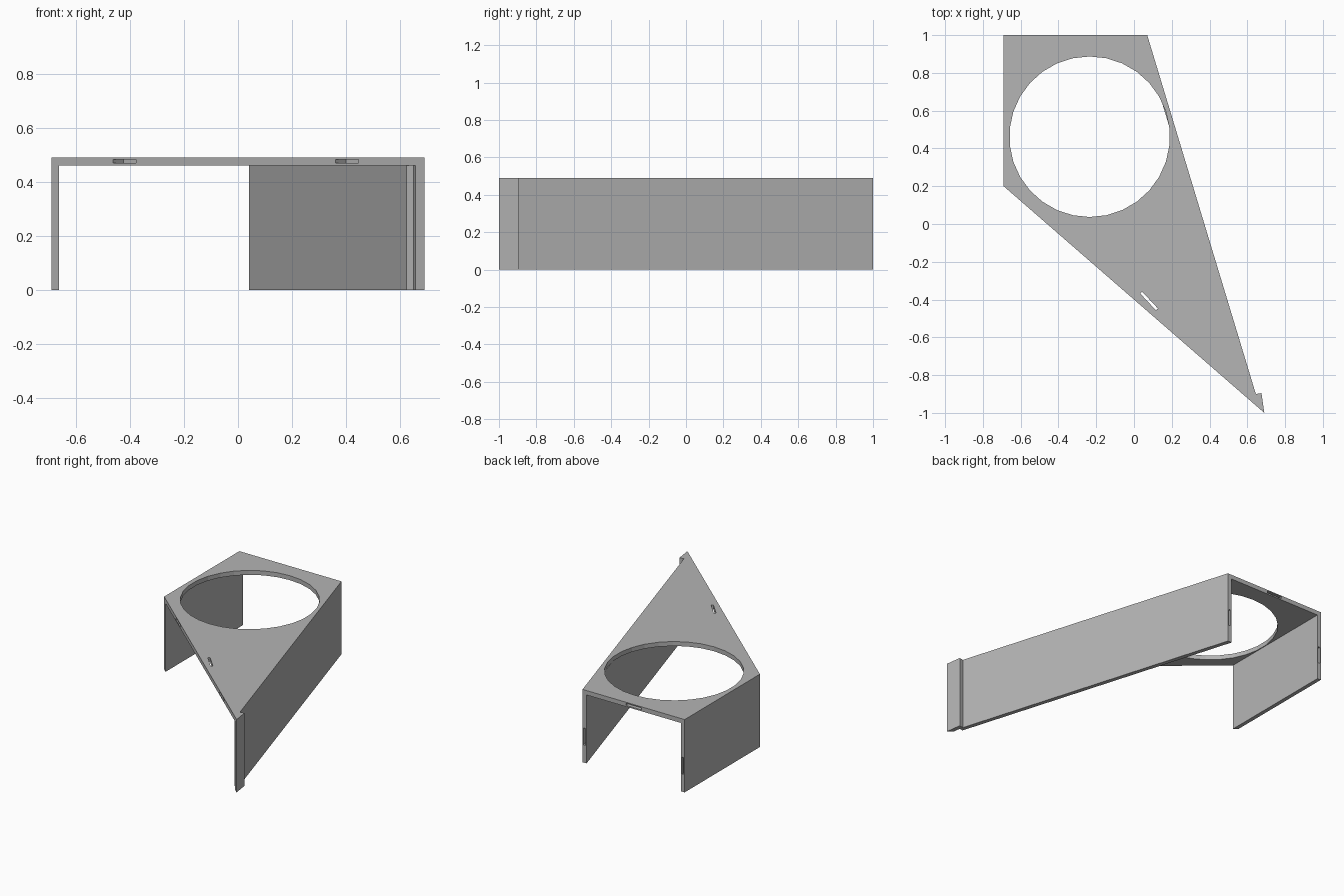
import bpy, bmesh, math
from mathutils import Matrix, Vector

cube = bpy.data.objects.get("Cube")
if cube:
    bpy.data.objects.remove(cube, do_unlink=True)

HEIGHT = 0.49
UNDER = 0.46      # underside of the top plate

grey = bpy.data.materials.new("plain grey")
grey.use_nodes = True
colour = (0.46, 0.46, 0.46, 1)
grey.diffuse_color = colour
grey.node_tree.nodes["Principled BSDF"].inputs["Base Color"].default_value = colour


def add_object(name, bm):
    bmesh.ops.recalc_face_normals(bm, faces=bm.faces)
    mesh = bpy.data.meshes.new(name)
    bm.to_mesh(mesh)
    bm.free()
    mesh.materials.append(grey)
    obj = bpy.data.objects.new(name, mesh)
    bpy.context.collection.objects.link(obj)
    return obj


def prism(name, outline, low, high):
    """Extrude a plan outline between two heights."""
    bm = bmesh.new()
    face = bm.faces.new([bm.verts.new((x, y, low)) for x, y in outline])
    top = bmesh.ops.extrude_face_region(bm, geom=[face])["geom"]
    bmesh.ops.translate(bm, vec=(0, 0, high - low),
                        verts=[v for v in top if isinstance(v, bmesh.types.BMVert)])
    return add_object(name, bm)


def block(name, centre, size, angle=0):
    bm = bmesh.new()
    bmesh.ops.create_cube(bm, size=1, matrix=Matrix.Translation(centre)
                          @ Matrix.Rotation(angle, 4, "Z")
                          @ Matrix.Diagonal((*size, 1)))
    return add_object(name, bm)


def combine(target, tool, operation):
    mod = target.modifiers.new(tool.name, "BOOLEAN")
    mod.operation = operation
    mod.solver = "EXACT"
    mod.object = tool
    bpy.context.view_layer.objects.active = target
    bpy.ops.object.modifier_apply(modifier=mod.name)
    bpy.data.objects.remove(tool, do_unlink=True)


# Plan corners
back_left, back_right = Vector((-0.69, 1)), Vector((0.07, 1))
side, tip = Vector((-0.69, 0.2)), Vector((0.69, -1))
notch = [Vector((0.645, -0.90)), Vector((0.675, -0.895))]
diagonal = (tip - side).normalized()
inward = Vector((-diagonal.y, diagonal.x))
diagonal_angle = math.atan2(diagonal.y, diagonal.x)


def on_diagonal(x):
    return side + diagonal * ((x - side.x) / diagonal.x)


# Top plate, straight wall and long wall with hooked end
bracket = prism("bracket", [back_left, side, tip, notch[1], notch[0], back_right],
                UNDER, HEIGHT)
straight_wall = prism("straight_wall", [back_left, side, on_diagonal(-0.663), (-0.663, 1)],
                      0, UNDER)
long_wall = prism("long_wall", [back_right, (0.04, 1), (0.624, -0.93), (0.65, -0.925),
                                on_diagonal(0.656), tip, notch[1], notch[0]], 0, UNDER)

# Large round opening
bm = bmesh.new()
bmesh.ops.create_cone(bm, cap_ends=True, segments=30, radius1=0.425, radius2=0.425,
                      depth=0.2, matrix=Matrix.Translation((-0.235, 0.462, HEIGHT)))
combine(bracket, add_object("opening", bm), "DIFFERENCE")

for wall in (straight_wall, long_wall):
    combine(bracket, wall, "UNION")

# Slots in the diagonal edge
for x in (-0.42, 0.403):
    p = on_diagonal(x)
    combine(bracket, block("edge_slot", (p.x, p.y, 0.476), (0.112, 0.12, 0.014),
                           diagonal_angle), "DIFFERENCE")

# Slot through the plate
combine(bracket, block("plate_slot", (0.08, -0.408, HEIGHT), (0.122, 0.014, 0.2),
                       math.radians(-47)), "DIFFERENCE")

# Slots in the back edge and wall ends
combine(bracket, block("back_slot", (-0.31, 1, 0.476), (0.115, 0.12, 0.014)), "DIFFERENCE")
for x, angle in ((-0.676, 0), (0.055, 0.294)):
    combine(bracket, block("wall_slot", (x, 1, 0.175), (0.014, 0.12, 0.115), angle),
            "DIFFERENCE")

# Merge coplanar faces
bm = bmesh.new()
bm.from_mesh(bracket.data)
bmesh.ops.remove_doubles(bm, verts=bm.verts, dist=0.0002)
bmesh.ops.dissolve_limit(bm, angle_limit=math.radians(0.5), verts=bm.verts, edges=bm.edges)
bm.to_mesh(bracket.data)
bm.free()
